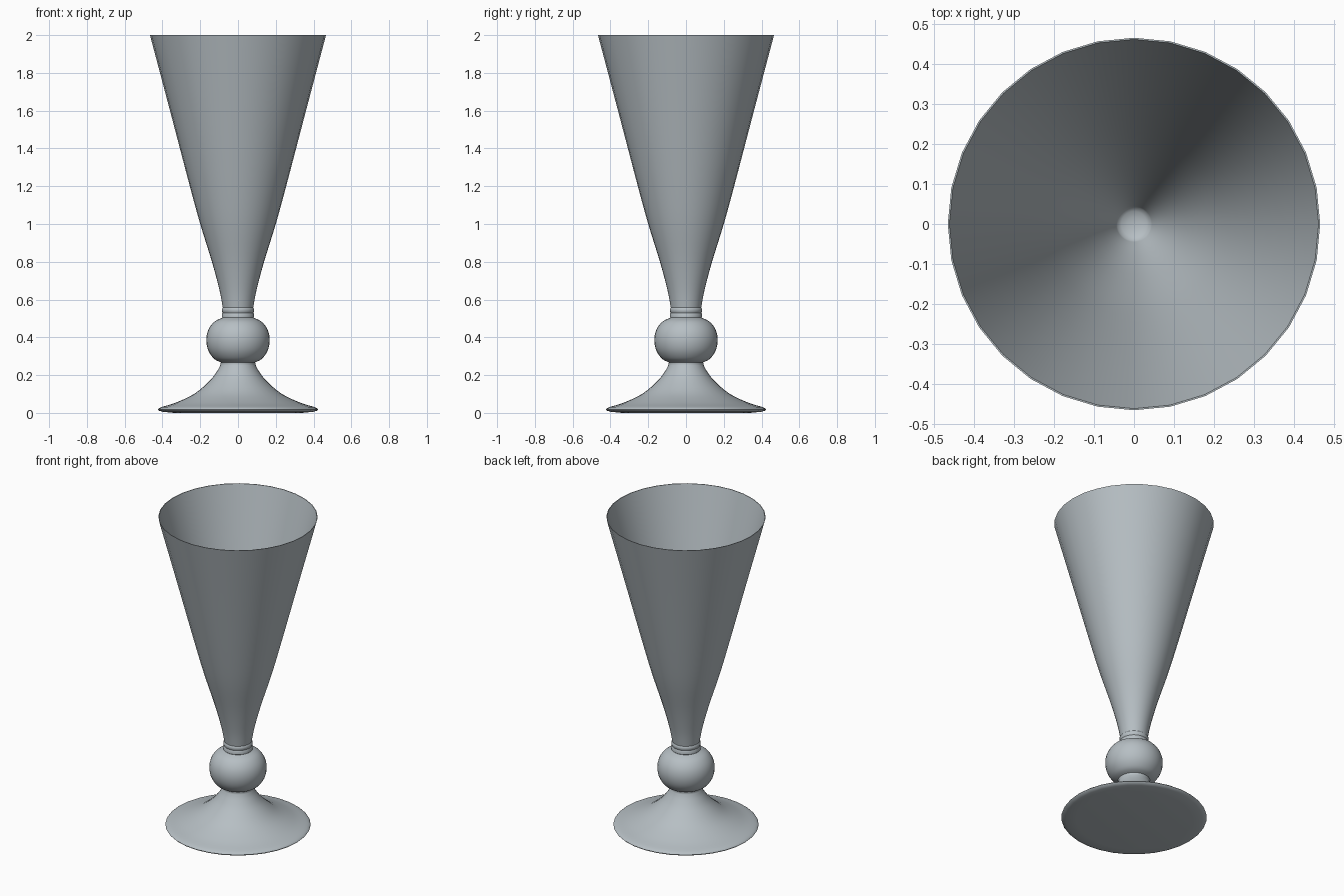
import bpy, bmesh
from math import sin, cos, pi, radians

SIDES = 32

cube = bpy.data.objects.get("Cube")
if cube:
    bpy.data.objects.remove(cube, do_unlink=True)

glass = bpy.data.materials.new("blue_grey_glass")
glass.use_nodes = True
colour = (0.47, 0.52, 0.55, 1)
glass.diffuse_color = colour
glass.node_tree.nodes["Principled BSDF"].inputs["Base Color"].default_value = colour


def smooth_path(points, steps=4):
    """Catmull-Rom curve through (radius, height) points."""
    pts = [points[0]] + points + [points[-1]]
    out = []
    for a, b, c, d in zip(pts, pts[1:], pts[2:], pts[3:]):
        for s in range(steps):
            t = s / steps
            out.append(tuple(
                0.5 * (2 * q + (r - p) * t + (2 * p - 5 * q + 4 * r - w) * t * t
                       + (3 * q - p - 3 * r + w) * t ** 3)
                for p, q, r, w in zip(a, b, c, d)))
    return out + [points[-1]]


def lathe(name, profile):
    """Turn a profile round the z axis; a zero radius closes to a point."""
    bm = bmesh.new()
    rings = []
    for r, z in profile:
        if r < 1e-5:
            rings.append([bm.verts.new((0, 0, z))] * SIDES)
        else:
            rings.append([bm.verts.new((r * cos(2 * pi * i / SIDES),
                                        r * sin(2 * pi * i / SIDES), z))
                          for i in range(SIDES)])
    for low, high in zip(rings, rings[1:]):
        for i in range(SIDES):
            j = (i + 1) % SIDES
            corners = dict.fromkeys((low[i], low[j], high[j], high[i]))
            bm.faces.new(list(corners))
    bmesh.ops.recalc_face_normals(bm, faces=bm.faces)
    mesh = bpy.data.meshes.new(name)
    bm.to_mesh(mesh)
    bm.free()
    mesh.materials.append(glass)
    obj = bpy.data.objects.new(name, mesh)
    bpy.context.collection.objects.link(obj)
    bpy.ops.object.select_all(action='DESELECT')
    obj.select_set(True)
    bpy.context.view_layer.objects.active = obj
    bpy.ops.object.shade_smooth_by_angle(angle=radians(40))
    return obj


# Foot: flat underside, rounded lip and a flared top up to the neck
foot_top = smooth_path([(0.425, 0.018), (0.408, 0.03), (0.33, 0.054), (0.23, 0.102),
                        (0.15, 0.17), (0.108, 0.225), (0.092, 0.258)])
lathe("foot", [(0, 0), (0.34, 0), (0.4, 0.006), (0.42, 0.012)] + foot_top
      + [(0.094, 0.268), (0, 0.268)])

# Knop: squashed ball between foot and bowl
knop = smooth_path([(0.085, 0.266), (0.125, 0.285), (0.157, 0.33), (0.168, 0.386),
                    (0.157, 0.44), (0.125, 0.483), (0.08, 0.505)])
lathe("knop", [(0, 0.266)] + knop + [(0, 0.505)])

# Collar: two soft rings under the bowl
lathe("collar", [(0, 0.5), (0.078, 0.5), (0.085, 0.506), (0.085, 0.522), (0.081, 0.53),
                 (0.085, 0.538), (0.085, 0.552), (0.08, 0.558), (0, 0.558)])

# Bowl: tall flared outside, thin rim, inside narrowing to a rounded bottom
outer = smooth_path([(0.08, 0.555), (0.098, 0.65), (0.138, 0.8), (0.2, 1.0),
                     (0.255, 1.2), (0.36, 1.6), (0.466, 2.0)])
inner = smooth_path([(0.462, 2.0), (0.354, 1.6), (0.247, 1.2), (0.19, 1.0),
                     (0.125, 0.8), (0.08, 0.68), (0.045, 0.6)])
base = [(0.045 * cos(a * pi / 8), 0.6 - 0.02 * sin(a * pi / 8)) for a in range(1, 4)]
lathe("bowl", [(0, 0.555)] + outer + inner + base + [(0, 0.58)])
